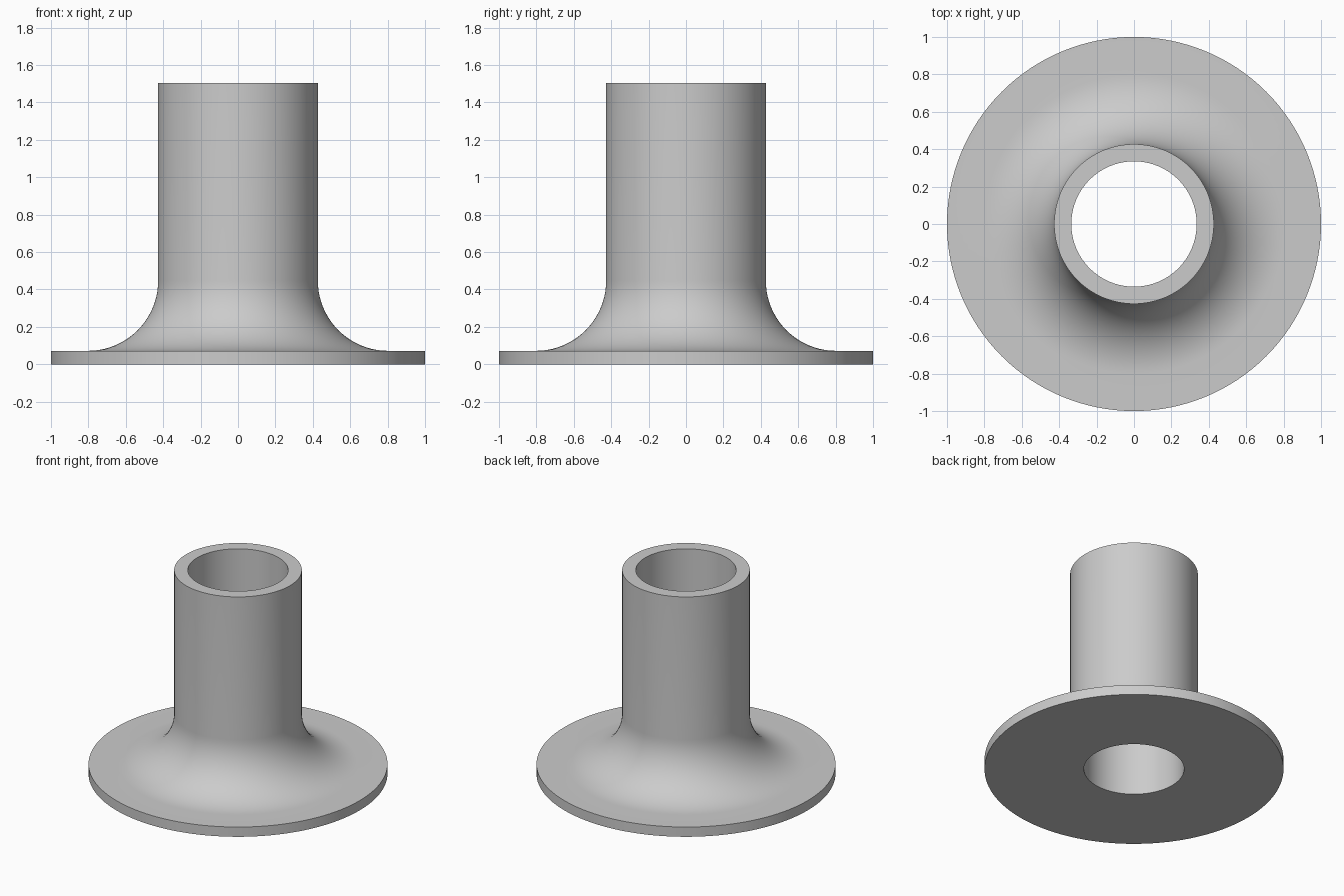
import bpy
import bmesh
from math import cos, sin, pi, radians

# Remove the default cube
cube = bpy.data.objects.get("Cube")
if cube:
    bpy.data.objects.remove(cube, do_unlink=True)

SEGMENTS = 128
FILLET_STEPS = 20
FLANGE_R, FLANGE_H = 1.0, 0.072
TUBE_R, BORE_R, HEIGHT = 0.427, 0.335, 1.503
FILLET_R = 0.375

# Plain grey material
grey = bpy.data.materials.new("plain_grey")
grey.use_nodes = True
colour = (0.6, 0.6, 0.6, 1)
grey.diffuse_color = colour
grey.node_tree.nodes["Principled BSDF"].inputs["Base Color"].default_value = colour

# Half section: flange rim, concave fillet, tube wall, bore
profile = [(BORE_R, 0), (FLANGE_R, 0), (FLANGE_R, FLANGE_H)]
for i in range(FILLET_STEPS + 1):
    a = pi / 2 * i / FILLET_STEPS
    profile.append((TUBE_R + FILLET_R * (1 - sin(a)),
                    FLANGE_H + FILLET_R * (1 - cos(a))))
fillet = profile[3:]
profile = profile[:3] + fillet + [(TUBE_R, HEIGHT), (BORE_R, HEIGHT)]

# Revolve the closed section into a flanged tube
bm = bmesh.new()
rings = []
for s in range(SEGMENTS):
    t = 2 * pi * s / SEGMENTS
    rings.append([bm.verts.new((r * cos(t), r * sin(t), z)) for r, z in profile])
n = len(profile)
for s in range(SEGMENTS):
    here, there = rings[s], rings[(s + 1) % SEGMENTS]
    for k in range(n):
        j = (k + 1) % n
        bm.faces.new((here[k], there[k], there[j], here[j]))
bmesh.ops.recalc_face_normals(bm, faces=bm.faces)
mesh = bpy.data.meshes.new("flanged_tube")
bm.to_mesh(mesh)
bm.free()
mesh.materials.append(grey)
tube = bpy.data.objects.new("flanged_tube", mesh)
bpy.context.collection.objects.link(tube)

# Smooth curves, sharp rims
bpy.ops.object.select_all(action="DESELECT")
tube.select_set(True)
bpy.context.view_layer.objects.active = tube
bpy.ops.object.shade_smooth_by_angle(angle=radians(30))
